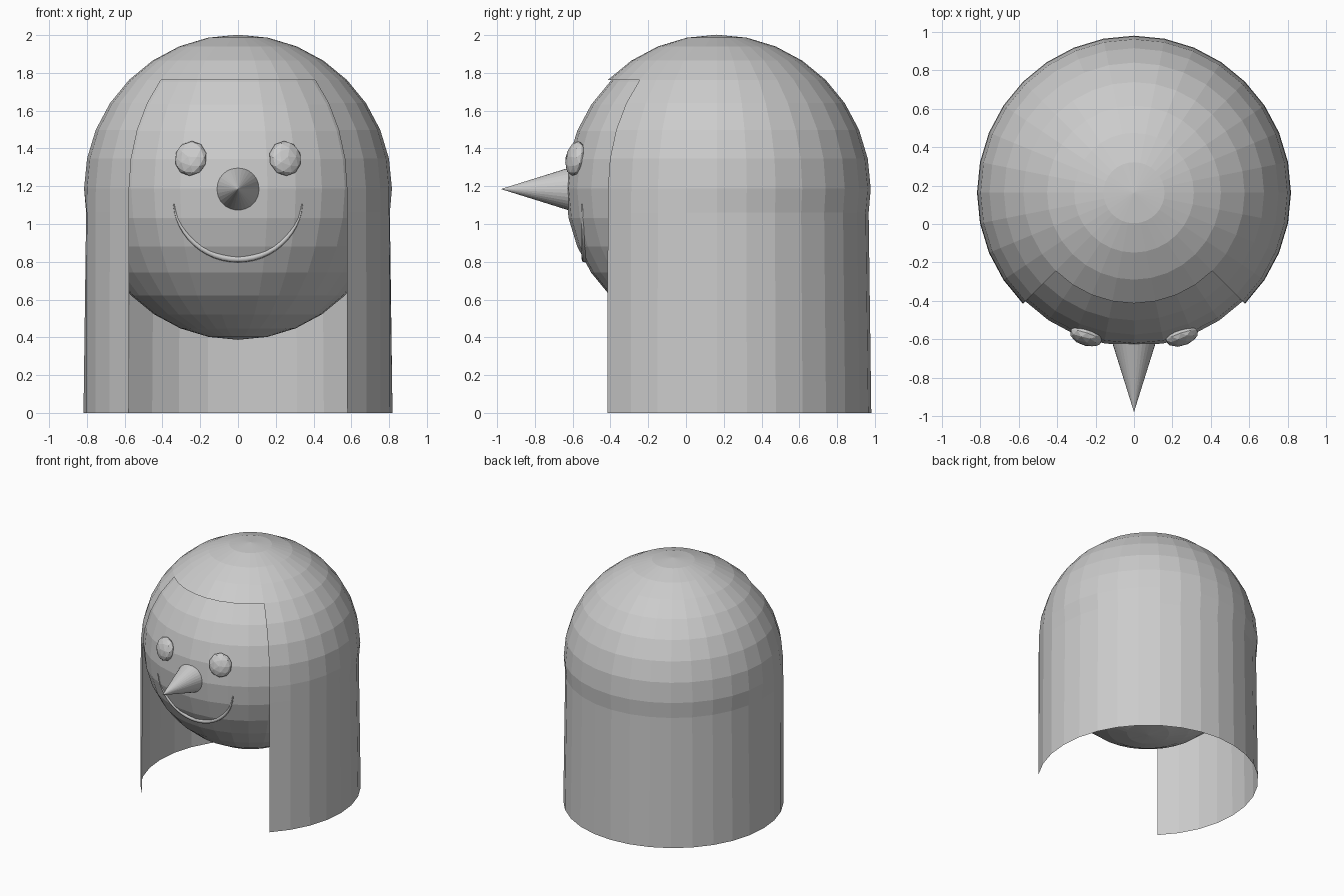
import bpy, bmesh
from math import sin, cos, pi, radians
from mathutils import Vector

if "Cube" in bpy.data.objects:
    bpy.data.objects.remove(bpy.data.objects["Cube"])

CENTER = Vector((0, 0.163, 1.187))
HEAD_R, HAIR_R = 0.80, 0.815
SEG = 32

# Head
bpy.ops.mesh.primitive_uv_sphere_add(segments=SEG, ring_count=16, radius=HEAD_R, location=CENTER)
bpy.context.object.name = "head"

# Hair: dome plus long curtain, open over the front quarter
bm = bmesh.new()
rows = [(HAIR_R * cos(radians(a)), CENTER.z + HAIR_R * sin(radians(a)))
        for a in [90 - 11.25 * k for k in range(1, 9)]]
FRINGE = 3                                   # row where the opening starts
rows += [(0.804, 1.06), (0.818, 0)]
PINCH = 8
grid = []
for i, (r, z) in enumerate(rows):
    ring = []
    for j in range(SEG):
        a = 2 * pi * j / SEG
        rad = 0.816 if i == PINCH and j > SEG // 2 else r   # dent only round the back
        ring.append(bm.verts.new((CENTER.x + rad * cos(a), CENTER.y + rad * sin(a), z)))
    grid.append(ring)
top = bm.verts.new(CENTER + Vector((0, 0, HAIR_R)))
for j in range(SEG):
    n = (j + 1) % SEG
    bm.faces.new((top, grid[0][j], grid[0][n]))
    for i in range(len(rows) - 1):
        if i >= FRINGE and 20 <= j < 28:
            continue
        bm.faces.new((grid[i][j], grid[i + 1][j], grid[i + 1][n], grid[i][n]))
bmesh.ops.delete(bm, geom=[v for v in bm.verts if not v.link_faces], context='VERTS')
mesh = bpy.data.meshes.new("hair")
bm.to_mesh(mesh)
bm.free()
bpy.context.collection.objects.link(bpy.data.objects.new("hair", mesh))

# Eyes: flattened pebbles lying on the face
for side, name in ((-1, "eye_left"), (1, "eye_right")):
    pos = Vector((0.25 * side, -0.585, 1.347))
    bpy.ops.mesh.primitive_ico_sphere_add(subdivisions=2, radius=1, location=pos)
    eye = bpy.context.object
    eye.name = name
    eye.scale = (0.089, 0.094, 0.047)
    eye.rotation_euler = (pos - CENTER).to_track_quat('Z', 'Y').to_euler()

# Nose: long cone pointing forward
bpy.ops.mesh.primitive_cone_add(vertices=32, radius1=0.122, radius2=0, depth=0.39,
                                location=(0, -0.785, 1.185), rotation=(pi / 2, 0, 0))
bpy.context.object.name = "nose"

# Smile: tapered tube along a half circle
curve = bpy.data.curves.new("smile", 'CURVE')
curve.dimensions = '3D'
curve.bevel_depth = 0.018
curve.bevel_resolution = 1
curve.use_fill_caps = True
spline = curve.splines.new('POLY')
N = 24
spline.points.add(N)
for k, p in enumerate(spline.points):
    t = k / N
    a = radians(-173 + 166 * t)
    s = sin(pi * t)
    p.co = (0.343 * cos(a), -0.55 + 0.014 * s, 1.145 + 0.332 * sin(a), 1)
    p.radius = 0.2 + 0.8 * s
bpy.context.collection.objects.link(bpy.data.objects.new("smile", curve))
